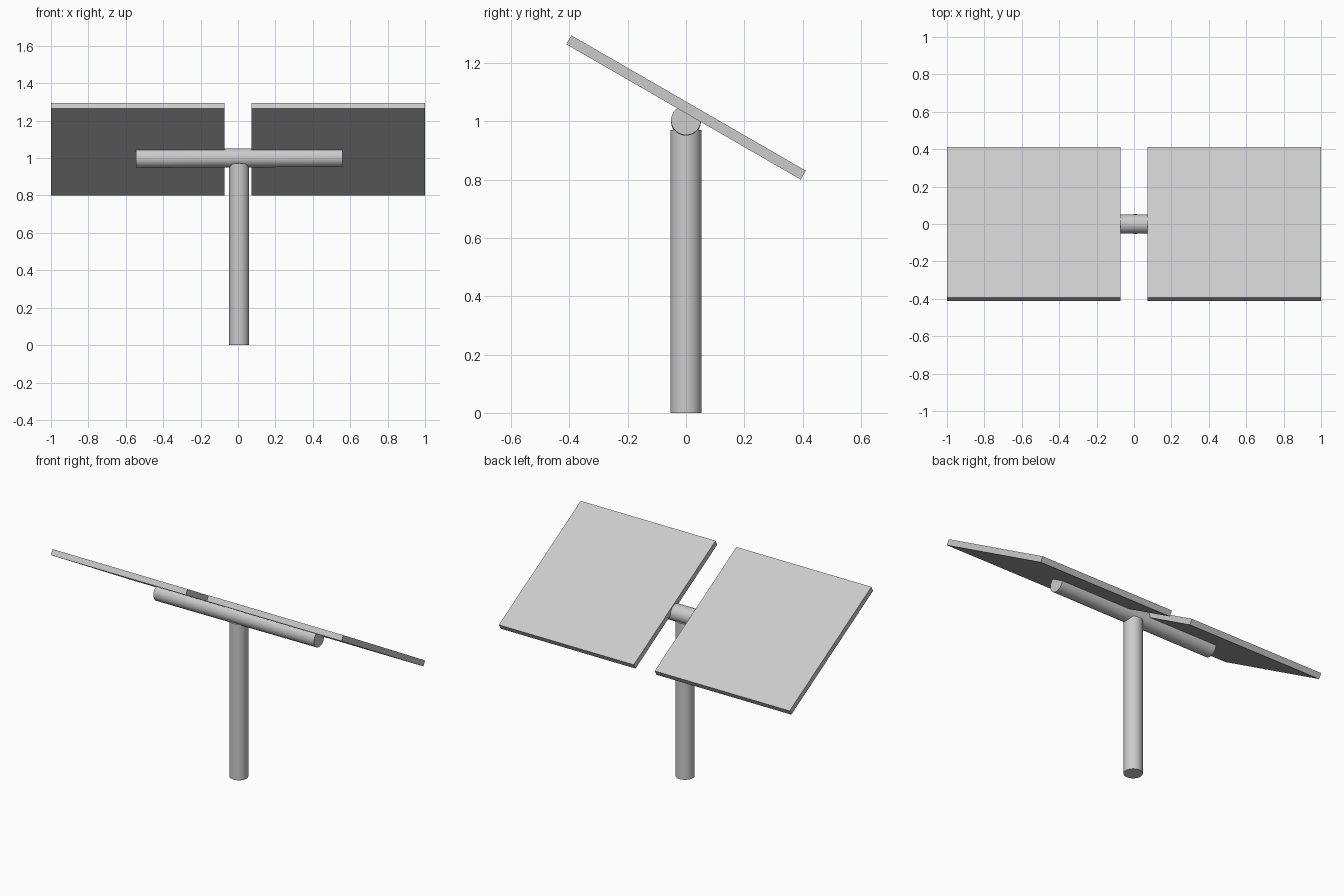
import bpy
from math import radians

cube = bpy.data.objects.get("Cube")
if cube:
    bpy.data.objects.remove(cube, do_unlink=True)

grey = bpy.data.materials.new("light grey")
grey.use_nodes = True
colour = (0.6, 0.6, 0.6, 1)
grey.diffuse_color = colour
grey.node_tree.nodes["Principled BSDF"].inputs["Base Color"].default_value = colour


def finish(name):
    obj = bpy.context.object
    obj.name = name
    obj.data.materials.append(grey)
    return obj


def rod(name, radius, length, location, rotation=(0, 0, 0)):
    bpy.ops.mesh.primitive_cylinder_add(
        vertices=48, radius=radius, depth=length, location=location, rotation=rotation)
    bpy.ops.object.shade_smooth_by_angle(angle=radians(30))
    return finish(name)


# Upright post and the horizontal bar resting across its top
POST_HEIGHT = 0.97
rod("post", 0.053, POST_HEIGHT, (0.006, 0, POST_HEIGHT / 2))
rod("crossbar", 0.051, 1.104, (0.006, 0, 1.001), (0, radians(89.73), 0))

# Pair of square panels, tilted down towards the back
PANEL_SIZE, THICKNESS, GAP = 0.928, 0.035, 0.144
for side, name in ((1, "left_panel"), (-1, "right_panel")):
    bpy.ops.mesh.primitive_cube_add(
        size=1,
        location=(side * (GAP + PANEL_SIZE) / 2, 0, 1.047),
        rotation=(radians(-30), 0, 0))
    bpy.context.object.scale = (PANEL_SIZE, PANEL_SIZE, THICKNESS)
    bpy.ops.object.transform_apply(location=False, rotation=False, scale=True)
    finish(name)
